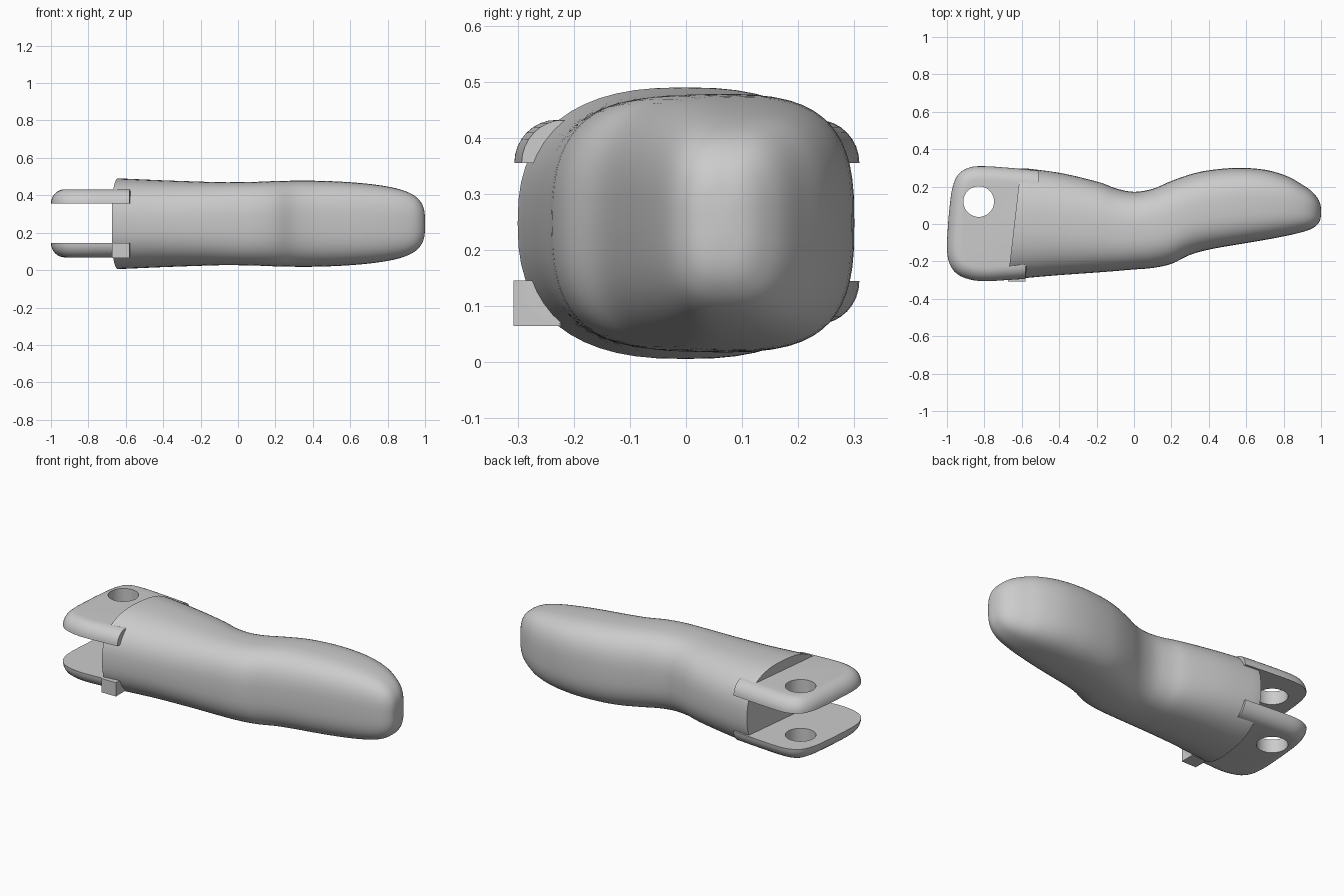
import bpy, bmesh
from math import cos, sin, pi, radians
from mathutils import Vector

if "Cube" in bpy.data.objects:
    bpy.data.objects.remove(bpy.data.objects["Cube"])

grey = bpy.data.materials.new("plain grey")
grey.use_nodes = True
grey.diffuse_color = (0.6, 0.6, 0.6, 1)
grey.node_tree.nodes["Principled BSDF"].inputs["Base Color"].default_value = grey.diffuse_color


def loft(name, rings):
    """Skin a list of closed rings and cap both ends."""
    bm = bmesh.new()
    loops = [[bm.verts.new(p) for p in ring] for ring in rings]
    for a, b in zip(loops, loops[1:]):
        for i in range(len(a)):
            j = (i + 1) % len(a)
            bm.faces.new((a[i], a[j], b[j], b[i]))
    bm.faces.new(loops[0])
    bm.faces.new(loops[-1])
    bmesh.ops.recalc_face_normals(bm, faces=bm.faces)
    mesh = bpy.data.meshes.new(name)
    bm.to_mesh(mesh)
    bm.free()
    obj = bpy.data.objects.new(name, mesh)
    bpy.context.collection.objects.link(obj)
    mesh.materials.append(grey)
    return obj


def activate(obj):
    bpy.ops.object.select_all(action='DESELECT')
    obj.select_set(True)
    bpy.context.view_layer.objects.active = obj


def smooth(obj, angle=35):
    activate(obj)
    bpy.ops.object.shade_smooth_by_angle(angle=radians(angle))


def spline(points, steps):
    """Catmull-Rom curve through tuples of any length."""
    pts = [points[0]] + points + [points[-1]]
    out = []
    for a, b, c, d in zip(pts, pts[1:], pts[2:], pts[3:]):
        for k in range(steps):
            t = k / steps
            out.append([0.5 * (2 * q + (r - p) * t + (2 * p - 5 * q + 4 * r - s) * t * t
                               + (3 * q - p - 3 * r + s) * t ** 3)
                        for p, q, r, s in zip(a, b, c, d)])
    return out + [list(points[-1])]


# Grip body: x, front y, back y, half height along the length
stations = [
    (-0.64, -0.30, 0.298, 0.242), (-0.58, -0.292, 0.294, 0.24),
    (-0.40, -0.275, 0.27, 0.232), (-0.20, -0.26, 0.225, 0.225),
    (-0.10, -0.252, 0.19, 0.222), (0.0, -0.243, 0.172, 0.222),
    (0.10, -0.235, 0.188, 0.224), (0.20, -0.213, 0.23, 0.228),
    (0.30, -0.165, 0.265, 0.23), (0.40, -0.137, 0.287, 0.23),
    (0.55, -0.11, 0.30, 0.225), (0.70, -0.085, 0.29, 0.213),
    (0.82, -0.062, 0.255, 0.195), (0.90, -0.043, 0.21, 0.172),
    (0.95, -0.025, 0.175, 0.145), (0.98, -0.003, 0.14, 0.112),
    (0.995, 0.02, 0.11, 0.075), (1.0, 0.05, 0.08, 0.03),
]


def section(x, front, back, half, n=56):
    """Squarish oval; the open end leans slightly."""
    power = 2 / (2.5 + 0.4 * min(1, max(0, x + 0.4)))
    lean = 0.116 * max(0, min(1, -x / 0.6))
    ring = []
    for i in range(n):
        c, s = cos(2 * pi * i / n), sin(2 * pi * i / n)
        y = (front + back) / 2 + (back - front) / 2 * abs(c) ** power * (1 if c > 0 else -1)
        z = 0.248 + half * abs(s) ** power * (1 if s > 0 else -1)
        ring.append((x + lean * y, y, z))
    return ring


smooth(loft("grip_body", [section(*s) for s in spline(stations, 4)]))

# Hinge plates: flat inside, outer rim rounded over, tails clasping the body
outline = spline([(-0.51, 0.286), (-0.65, 0.299), (-0.80, 0.309), (-0.88, 0.302),
                  (-0.94, 0.265), (-0.972, 0.19), (-0.987, 0.08), (-0.996, -0.03),
                  (-1.0, -0.14), (-0.985, -0.215), (-0.945, -0.268), (-0.88, -0.296),
                  (-0.80, -0.306), (-0.70, -0.301), (-0.58, -0.293)], 3)
outline = [Vector(p) for p in outline]
inward = []
for i in range(len(outline)):
    t = outline[min(i + 1, len(outline) - 1)] - outline[max(i - 1, 0)]
    inward.append(Vector((-t.y, t.x)).normalized())
inward[0], inward[-1] = Vector((0, -1)), Vector((0, 1))

for name, inner, side in (("upper_plate", 0.355, 1), ("lower_plate", 0.145, -1)):
    rings = []
    for k in range(9):
        a = k / 8 * pi / 2
        inset, z = 0.075 * (1 - cos(a)), inner + side * 0.077 * sin(a)
        rings.append([(p.x + d.x * inset, p.y + d.y * inset, z)
                      for p, d in zip(outline, inward)])
    plate = loft(name, rings)
    # Pin hole
    bpy.ops.mesh.primitive_cylinder_add(vertices=48, radius=0.082, depth=0.4,
                                        location=(-0.83, 0.12, inner))
    cutter = bpy.context.object
    cutter.name = "hole_cutter"
    cutter.hide_render = True
    cut = plate.modifiers.new("pin_hole", 'BOOLEAN')
    cut.operation, cut.object, cut.solver = 'DIFFERENCE', cutter, 'EXACT'
    activate(plate)
    bpy.ops.object.modifier_apply(modifier=cut.name)
    bpy.data.objects.remove(cutter)
    smooth(plate)

# Square stop block beneath the front edge
bpy.ops.mesh.primitive_cube_add(size=1, location=(-0.627, -0.265, 0.105))
block = bpy.context.object
block.name = "stop_block"
block.scale = (0.094, 0.084, 0.081)
block.data.materials.append(grey)
